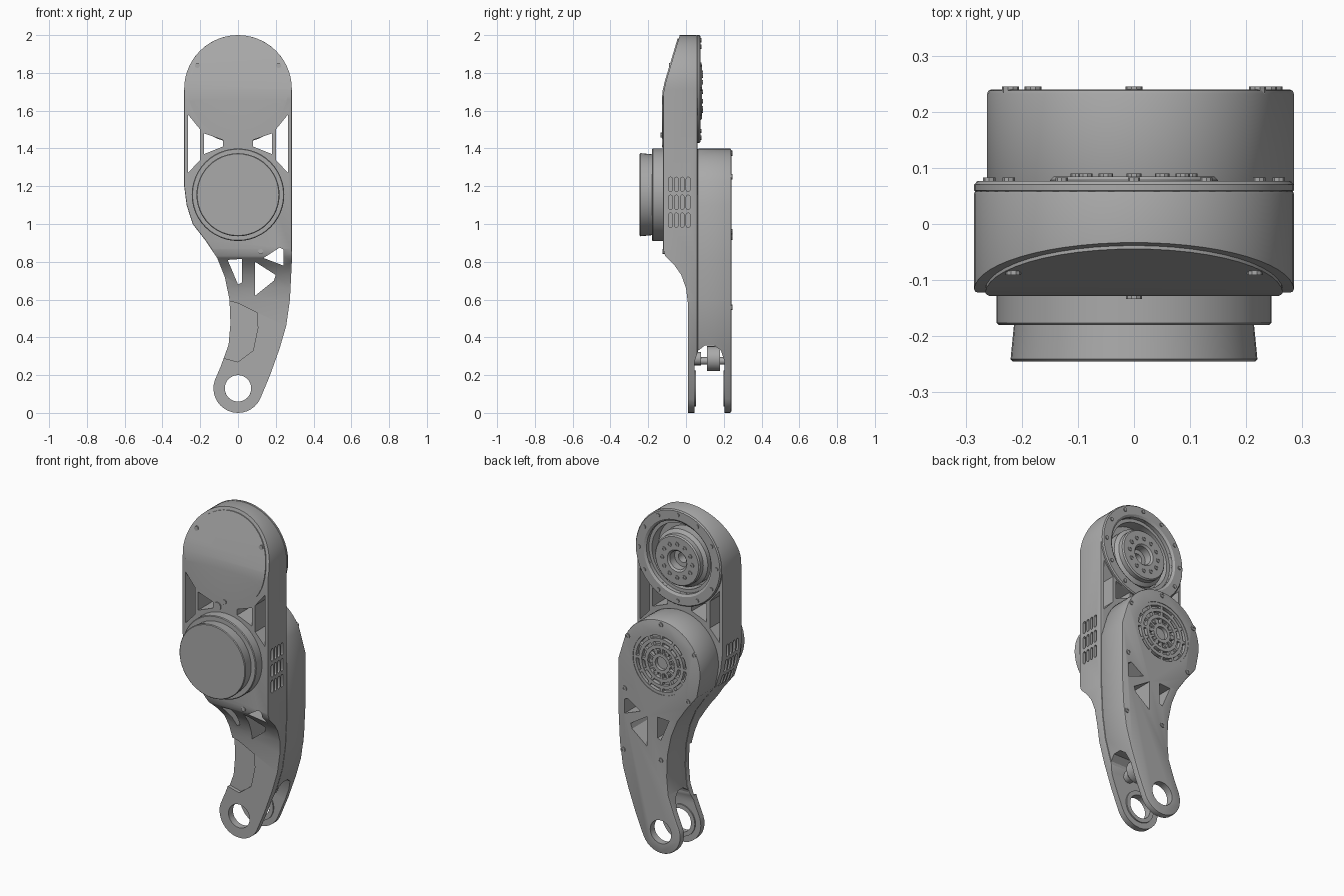
import bpy, bmesh
from math import sin, cos, pi, radians

if "Cube" in bpy.data.objects:
    bpy.data.objects.remove(bpy.data.objects["Cube"])

gray = bpy.data.materials.new("machined gray")
gray.use_nodes = True
COLOR = (0.4, 0.4, 0.4, 1)
gray.diffuse_color = COLOR
gray.node_tree.nodes["Principled BSDF"].inputs["Base Color"].default_value = COLOR


def finish(name, bm):
    bmesh.ops.remove_doubles(bm, verts=bm.verts, dist=1e-5)
    bmesh.ops.recalc_face_normals(bm, faces=bm.faces)
    me = bpy.data.meshes.new(name)
    bm.to_mesh(me)
    bm.free()
    me.materials.append(gray)
    ob = bpy.data.objects.new(name, me)
    bpy.context.collection.objects.link(ob)
    return ob


def prism(name, pts, a, b, axis="y"):
    """Extrude an (x, z) outline along y, or a (y, z) outline along x."""
    bm = bmesh.new()
    place = (lambda p, d: (p[0], d, p[1])) if axis == "y" else (lambda p, d: (d, *p))
    ends = [[bm.verts.new(place(p, d)) for p in pts] for d in (a, b)]
    for ring in ends:
        bm.faces.new(ring)
    n = len(pts)
    for i in range(n):
        j = (i + 1) % n
        bm.faces.new((ends[0][i], ends[0][j], ends[1][j], ends[1][i]))
    return finish(name, bm)


def lathe(name, prof, cx, cz, n=40):
    """Turn a closed (radius, y) profile round an axis along y."""
    bm = bmesh.new()
    vs = [bm.verts.new((cx + r, y, cz)) for r, y in prof]
    edges = [bm.edges.new((vs[i - 1], vs[i])) for i in range(len(vs))
             if max(prof[i][0], prof[i - 1][0]) > 0]
    bmesh.ops.spin(bm, geom=vs + edges, cent=(cx, 0, cz), axis=(0, 1, 0),
                   angle=2 * pi, steps=n, use_merge=False)
    return finish(name, bm)


def disc(name, r, a, b, cx, cz, n=24):
    return lathe(name, [(0, a), (r, a), (r, b), (0, b)], cx, cz, n)


def tube(name, r0, r1, a, b, cx, cz, n=40):
    return lathe(name, [(r0, a), (r1, a), (r1, b), (r0, b)], cx, cz, n)


def arc(cx, cz, r, a0, a1, n):
    angs = [radians(a0 + (a1 - a0) * i / n) for i in range(n + 1)]
    return [(cx + r * cos(a), cz + r * sin(a)) for a in angs]


def bevel(ob, w):
    m = ob.modifiers.new("soft edges", "BEVEL")
    m.width, m.segments, m.angle_limit = w, 2, radians(50)


def carve(ob, cutters):
    for c in cutters:
        m = ob.modifiers.new("cut", "BOOLEAN")
        m.operation, m.solver, m.object = "DIFFERENCE", "EXACT", c
    bpy.context.view_layer.update()
    dg = bpy.context.evaluated_depsgraph_get()
    me = bpy.data.meshes.new_from_object(ob.evaluated_get(dg))
    ob.modifiers.clear()
    ob.data = me


HIP, MOTOR, FOOT = 1.715, 1.15, 0.13

# Outlines of the front frame and the rear shell
left = [(-0.285, 1.2), (-0.272, 1.1), (-0.24, 1.0), (-0.17, 0.91), (-0.11, 0.82),
        (-0.07, 0.72), (-0.045, 0.6), (-0.04, 0.47), (-0.05, 0.36), (-0.09, 0.25)]
right = [(0.17, 0.2), (0.22, 0.34), (0.255, 0.46), (0.275, 0.6), (0.285, 0.8)]
foot = arc(0, FOOT, 0.13, 160, 335, 16)
frame_outline = arc(0, HIP, 0.285, 0, 180, 28) + left + foot + right
shell_outline = arc(0, 1.138, 0.262, 20, 190, 28) + left[2:] + foot + right + [(0.285, 1.1)]

frame = prism("front_frame", frame_outline, -0.122, 0.06)
shell = prism("rear_shell", shell_outline, 0.06, 0.24)
bevel(shell, 0.008)
bevel(frame, 0.006)

# Shared cutters
windows = []
for s in (-1, 1):
    windows += [
        prism("cut", [(s * 0.265, 1.27), (s * 0.265, 1.58), (s * 0.2, 1.5), (s * 0.2, 1.34)], -0.5, 0.5),
        prism("cut", [(s * 0.18, 1.37), (s * 0.18, 1.48), (s * 0.08, 1.445), (s * 0.08, 1.41)], -0.5, 0.5)]
braces = [prism("cut", p, -0.5, 0.5) for p in (
    [(-0.055, 0.81), (0.02, 0.815), (0.02, 0.69), (0.0, 0.68)],
    [(0.09, 0.8), (0.2, 0.73), (0.19, 0.7), (0.09, 0.62)],
    [(0.135, 0.82), (0.22, 0.875), (0.24, 0.865), (0.24, 0.78)])]
eye = disc("cut", 0.07, -0.5, 0.5, 0, FOOT, 32)
fork = prism("cut", [(0.045, -0.1), (0.045, 0.27), (0.065, 0.33), (0.1, 0.357), (0.15, 0.357),
                     (0.185, 0.33), (0.205, 0.27), (0.205, -0.1)], -0.5, 0.5, "x")
shared = braces + [eye, fork]

# Frame cutters: sloped crown, swept shin, rear socket, shin pocket, side vents
slope = [(-0.122, 1.66), (-0.117, 1.71), (-0.105, 1.76), (-0.03, 2.01), (-0.3, 2.1), (-0.3, 1.66)]
crown = prism("cut", slope, -0.5, 0.5, "x")
shin = prism("cut", [(-0.3, 0.87), (-0.122, 0.87), (-0.11, 0.83), (-0.06, 0.78), (-0.025, 0.73),
                     (0.0, 0.66), (0.01, 0.58), (0.01, -0.1), (-0.3, -0.1)], -0.5, 0.5, "x")
socket = disc("cut", 0.215, -0.03, 0.2, 0, HIP, 40)
pocket = prism("cut", [(-0.3, 0.66), (0, 0.58), (0.1, 0.53), (0.105, 0.45), (0.08, 0.33),
                       (0, 0.27), (-0.3, 0.35)], -0.3, 0.03)
vents = []
for s in (-1, 1):
    for z in (1.02, 1.115, 1.21):
        for k in range(4):
            y = -0.082 + 0.031 * k
            slot = arc(y, z + 0.028, 0.01, 0, 180, 6) + arc(y, z - 0.028, 0.01, 180, 360, 6)
            vents.append(prism("cut", slot, s * 0.17, s * 0.4, "x"))
carve(frame, [crown, shin, socket, pocket] + windows + shared + vents)

# Shell cutters: round grille recess
grille_cut = disc("cut", 0.185, 0.215, 0.4, 0, MOTOR - 0.01, 40)
carve(shell, shared + [grille_cut])

# Round front cover following the crown slope
cover = disc("front_cover", 0.265, -0.128, -0.02, 0, HIP + 0.002, 48)
cover_slope = prism("cut", [(y - 0.006, z) for y, z in slope], -0.5, 0.5, "x")
carve(cover, [cover_slope])

for c in shared + windows + vents + [crown, shin, socket, pocket, grille_cut, cover_slope]:
    bpy.data.objects.remove(c)

# Front motor with flared cap
lathe("motor_body", [(0, -0.1), (0.245, -0.1), (0.245, -0.176), (0.241, -0.18), (0, -0.18)], 0, MOTOR + 0.005, 48)
lathe("motor_cap", [(0, -0.17), (0.213, -0.17), (0.22, -0.241), (0.216, -0.245), (0, -0.245)], 0, MOTOR + 0.005, 48)

# Rear output ring, stepped liner and hub at the top joint
lathe("output_ring", [(0.215, 0.05), (0.28, 0.056), (0.285, 0.06), (0.285, 0.07), (0.279, 0.077),
                      (0.228, 0.077), (0.215, 0.068)], 0, HIP, 48)
tube("ring_liner", 0.195, 0.22, -0.03, 0.045, 0, HIP)
lathe("output_hub", [(0.055, -0.03), (0.17, -0.03), (0.17, 0.035), (0.15, 0.05), (0.15, 0.078),
                     (0.143, 0.085), (0.065, 0.085), (0.055, 0.075)], 0, HIP - 0.015)
tube("hub_bore", 0.03, 0.056, -0.03, 0.03, 0, HIP - 0.015, 24)
for i in range(12):
    a = 2 * pi * i / 12
    disc("ring_bolt", 0.011, 0.07, 0.083, 0.258 * cos(a), HIP + 0.258 * sin(a), 8)
    tube("hub_bolt_socket", 0.007, 0.013, 0.08, 0.09, 0.1 * cos(a), HIP - 0.015 + 0.1 * sin(a), 10)

# Rear grille: concentric rings and spokes
gz = MOTOR - 0.01
for r in (0.05, 0.1, 0.14, 0.178):
    tube("grille_ring", r - 0.011, r + 0.009, 0.21, 0.237, 0, gz)
for i in range(12):
    a = 2 * pi * i / 12
    c, s = cos(a), sin(a)
    spoke = [(u * c - v * s, gz + u * s + v * c)
             for u, v in ((0.05, -0.006), (0.18, -0.009), (0.18, 0.009), (0.05, 0.006))]
    prism("grille_spoke", spoke, 0.21, 0.235)
for i in range(6):
    a = 2 * pi * i / 6
    tube("grille_bolt", 0.007, 0.014, 0.21, 0.236, 0.073 * cos(a), gz + 0.073 * sin(a), 10)

# Bolt heads on the rear shell and the front faces
for x, z in ((0.0, 1.375), (0.22, 1.25), (-0.22, 1.25), (0.24, 0.93), (-0.18, 0.96),
             (0.25, 0.56), (0.0, 0.56)):
    tube("shell_bolt", 0.007, 0.015, 0.23, 0.245, x, z, 10)
for x, z, y in ((-0.215, 1.84, -0.085), (0.215, 1.84, -0.085), (0, 1.47, -0.128), (0.12, 0.855, -0.118)):
    disc("front_bolt", 0.014, y - 0.006, y + 0.03, x, z, 10)
disc("cable_plug", 0.024, -0.128, -0.08, -0.05, 1.43, 12)

# Raised rims round the foot eyes
tube("front_eye_rim", 0.07, 0.095, 0.04, 0.052, 0, FOOT)
tube("rear_eye_rim", 0.07, 0.095, 0.198, 0.21, 0, FOOT)

# Roller and its pin between the fork plates
disc("fork_roller", 0.066, 0.11, 0.18, 0.08, 0.287)
disc("roller_pin", 0.02, 0.03, 0.22, 0.08, 0.275, 16)
disc("roller_spacer", 0.035, 0.04, 0.08, 0.08, 0.287, 16)

# Smooth shading with crisp edges
bpy.ops.object.select_all(action="DESELECT")
for ob in bpy.context.collection.objects:
    if ob.type == "MESH" and ob.data.materials and ob.data.materials[0] == gray:
        ob.select_set(True)
        bpy.context.view_layer.objects.active = ob
bpy.ops.object.shade_smooth_by_angle(angle=radians(30))
